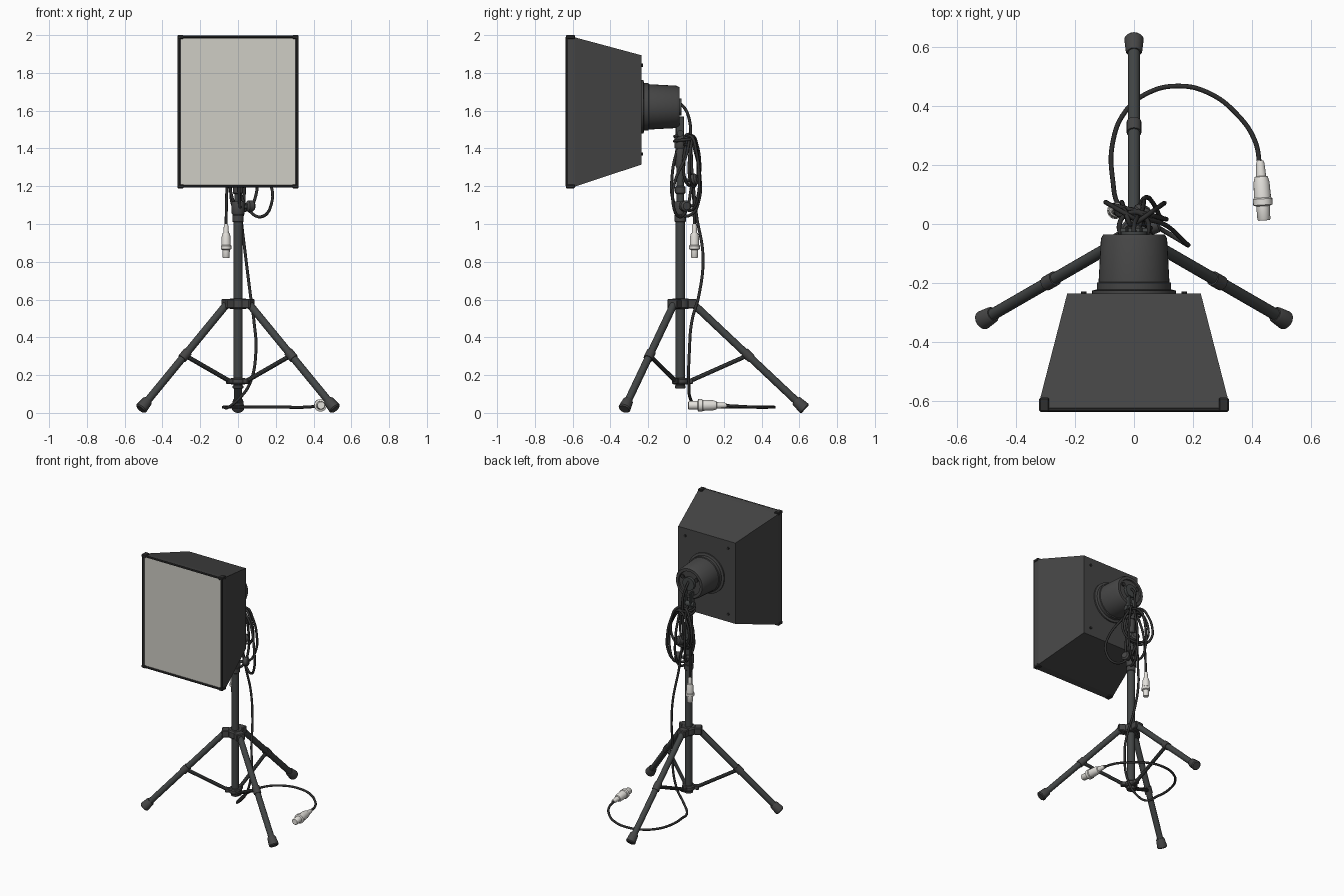
import bpy, bmesh, math
from mathutils import Vector as V

if "Cube" in bpy.data.objects:
    bpy.data.objects.remove(bpy.data.objects["Cube"])


def material(name, rgb):
    m = bpy.data.materials.new(name)
    m.use_nodes = True
    m.diffuse_color = (*rgb, 1)
    bsdf = m.node_tree.nodes["Principled BSDF"]
    bsdf.inputs["Base Color"].default_value = (*rgb, 1)
    bsdf.inputs["Roughness"].default_value = 0.7
    return m


CHARCOAL = material("charcoal", (0.06, 0.06, 0.06))
METAL = material("dark_metal", (0.055, 0.06, 0.06))
BLACK = material("cable_black", (0.028, 0.028, 0.028))
SCREEN = material("diffuser_grey", (0.62, 0.61, 0.56))
WHITE = material("plug_white", (0.78, 0.76, 0.72))


def finish(name, bm, mat, smooth=True):
    bmesh.ops.recalc_face_normals(bm, faces=bm.faces)
    me = bpy.data.meshes.new(name)
    bm.to_mesh(me)
    bm.free()
    me.materials.append(mat)
    ob = bpy.data.objects.new(name, me)
    bpy.context.collection.objects.link(ob)
    if smooth:
        bpy.ops.object.select_all(action="DESELECT")
        ob.select_set(True)
        bpy.context.view_layer.objects.active = ob
        bpy.ops.object.shade_smooth_by_angle(angle=math.radians(35))
    return ob


def loft(bm, rings):
    rows = [[bm.verts.new(p) for p in ring] for ring in rings]
    n = len(rows[0])
    for a, b in zip(rows, rows[1:]):
        for i in range(n):
            bm.faces.new((a[i], a[(i + 1) % n], b[(i + 1) % n], b[i]))
    bm.faces.new(rows[0])
    bm.faces.new(rows[-1])


def turned(name, start, end, profile, mat, sides=20):
    """Round part along start-end; profile holds (fraction, radius)."""
    start, end = V(start), V(end)
    q = (end - start).to_track_quat("Z", "Y")
    rings = []
    for t, r in profile:
        c = start.lerp(end, t)
        rings.append([c + q @ V((r * math.cos(k * math.tau / sides),
                                 r * math.sin(k * math.tau / sides), 0)) for k in range(sides)])
    bm = bmesh.new()
    loft(bm, rings)
    return finish(name, bm, mat)


def rod(name, start, end, r, mat=METAL, sides=16):
    return turned(name, start, end, [(0, r), (1, r)], mat, sides)


def box(name, centre, size, mat, bevel=0.004, angle=0):
    bm = bmesh.new()
    bmesh.ops.create_cube(bm, size=1)
    bmesh.ops.scale(bm, vec=size, verts=bm.verts)
    bmesh.ops.bevel(bm, geom=bm.edges[:], offset=bevel, segments=1, affect="EDGES")
    ob = finish(name, bm, mat, False)
    ob.location = centre
    ob.rotation_euler.z = angle
    return ob


def cable(name, points, closed=False, r=0.008):
    cu = bpy.data.curves.new(name, "CURVE")
    cu.dimensions = "3D"
    cu.bevel_depth, cu.bevel_resolution, cu.resolution_u = r, 2, 8
    cu.use_fill_caps = True
    sp = cu.splines.new("BEZIER")
    sp.bezier_points.add(len(points) - 1)
    for bp, p in zip(sp.bezier_points, points):
        bp.co = p
        bp.handle_left_type = bp.handle_right_type = "AUTO"
    sp.use_cyclic_u = closed
    cu.materials.append(BLACK)
    ob = bpy.data.objects.new(name, cu)
    bpy.context.collection.objects.link(ob)
    bpy.ops.object.select_all(action="DESELECT")
    ob.select_set(True)
    bpy.context.view_layer.objects.active = ob
    bpy.ops.object.convert(target="MESH")
    bpy.ops.object.shade_smooth()


# Softbox shell: tapered rectangle with a straight front rim
def rect(y, w, lo, hi):
    return [(-w, y, lo), (w, y, lo), (w, y, hi), (-w, y, hi)]


bm = bmesh.new()
loft(bm, [rect(-0.622, 0.303, 1.205, 1.985), rect(-0.632, 0.303, 1.205, 1.985),
          rect(-0.632, 0.317, 1.192, 1.997), rect(-0.588, 0.317, 1.198, 1.988),
          rect(-0.235, 0.226, 1.315, 1.893)])
finish("softbox_shell", bm, CHARCOAL, False)
box("diffuser_screen", (0, -0.625, 1.595), (0.606, 0.008, 0.78), SCREEN, 0.002)

# Piping and corner caps around the screen
for s in (-1, 1):
    rod("rim_side_piping", (s * 0.311, -0.629, 1.2), (s * 0.311, -0.629, 1.99), 0.008, BLACK, 8)
    for z in (1.199, 1.99):
        box("corner_cap", (s * 0.304, -0.612, z), (0.034, 0.048, 0.02), BLACK)
        zb = 1.37 if z < 1.5 else 1.84
        rod("back_screw", (s * 0.17, -0.24, zb), (s * 0.17, -0.228, zb), 0.009, BLACK, 10)
for z in (1.199, 1.991):
    rod("rim_cross_piping", (-0.31, -0.629, z), (0.31, -0.629, z), 0.007, BLACK, 8)

# Lamp head with flange and rear cap
turned("lamp_head", (0, -0.24, 1.62), (0, -0.035, 1.62),
       [(0, 0.142), (0.07, 0.142), (0.09, 0.126), (0.2, 0.126), (0.21, 0.12),
        (0.93, 0.112), (1, 0.104), (1, 0.085), (0.95, 0.083)], CHARCOAL, 40)
rod("rear_socket", (0, -0.06, 1.62), (0, -0.025, 1.62), 0.045, METAL, 24)
for s in (-1, 1):
    rod("head_switch", (s * 0.055, -0.05, 1.655), (s * 0.055, -0.036, 1.655), 0.014, BLACK, 12)
    box("tilt_bracket", (s * 0.024, -0.032, 1.5), (0.012, 0.045, 0.14), METAL)
rod("tilt_bolt", (-0.045, -0.03, 1.48), (0.045, -0.03, 1.48), 0.017)

# Telescopic pole
PY = -0.03
rod("lower_pole", (0, PY, 0.13), (0, PY, 1.03), 0.025, METAL, 24)
rod("upper_pole", (0, PY, 1.02), (0, PY, 1.48), 0.019, METAL, 24)
for z0, z1, r in ((1.01, 1.05, 0.03), (1.05, 1.12, 0.034), (1.16, 1.2, 0.027),
                  (1.3, 1.4, 0.027), (1.4, 1.47, 0.032), (0.13, 0.145, 0.028)):
    turned("pole_collar", (0, PY, z0), (0, PY, z1),
           [(0, r - 0.004), (0.1, r), (0.9, r), (1, r - 0.004)], CHARCOAL, 24)

# Clamp knobs
rod("lower_knob_stem", (0, PY, 1.09), (0.05, -0.01, 1.09), 0.01)
turned("lower_knob", (0.045, -0.012, 1.095), (0.085, 0.004, 1.095),
       [(0, 0.018), (0.2, 0.03), (0.8, 0.03), (1, 0.02)], CHARCOAL, 12)
rod("upper_knob_stem", (0, PY, 1.23), (0.02, 0.03, 1.23), 0.01)
turned("upper_knob", (0.018, 0.02, 1.23), (0.035, 0.06, 1.24),
       [(0, 0.018), (0.2, 0.03), (0.8, 0.03), (1, 0.02)], CHARCOAL, 12)

# Tripod: hub, legs, feet and braces
turned("leg_hub", (0, PY, 0.55), (0, PY, 0.605),
       [(0, 0.042), (0.15, 0.05), (0.85, 0.05), (1, 0.042)], CHARCOAL, 24)
turned("brace_collar", (0, PY, 0.15), (0, PY, 0.185),
       [(0, 0.036), (0.2, 0.042), (0.8, 0.042), (1, 0.036)], CHARCOAL, 24)
for name, deg, reach in (("back", 90, 0.655), ("left", -30, 0.59), ("right", 210, 0.59)):
    a = math.radians(deg)
    d = V((math.cos(a), math.sin(a), 0))
    base = V((0, PY, 0))
    at = lambda r, z: base + d * r + V((0, 0, z))
    top, tip = at(0.06, 0.585), at(reach, 0.025)
    rod(name + "_leg", top, tip, 0.02)
    turned(name + "_foot", top.lerp(tip, 0.925), top.lerp(tip, 1.01),
           [(0, 0.024), (0.1, 0.028), (0.9, 0.033), (1, 0.027)], CHARCOAL, 16)
    box(name + "_hub_lug", at(0.062, 0.578), (0.05, 0.062, 0.05), CHARCOAL, 0.005, a)
    box(name + "_brace_lug", at(0.05, 0.168), (0.035, 0.03, 0.03), CHARCOAL, 0.004, a)
    mid = top.lerp(tip, 0.5)
    rod(name + "_brace", at(0.05, 0.168), mid, 0.012, METAL, 10)
    along = (tip - top).normalized()
    rod(name + "_brace_clip", mid - along * 0.025, mid + along * 0.025, 0.025, CHARCOAL)

# Hanging coil of cable: tall loops at different headings
for yaw, w, lo, hi, cx, cy in ((80, 0.075, 1.04, 1.46, 0.02, 0.0), (35, 0.085, 1.07, 1.47, 0.03, 0.02),
                               (-15, 0.09, 1.2, 1.45, 0.02, 0.04), (110, 0.06, 1.09, 1.48, -0.02, 0.015),
                               (150, 0.085, 1.2, 1.47, -0.02, 0.03)):
    pts = []
    for k in range(10):
        t = k * math.tau / 10
        u = w * math.cos(t) * (1 - 0.25 * math.sin(t))
        pts.append((cx + u * math.cos(math.radians(yaw)), cy + u * math.sin(math.radians(yaw)),
                    (lo + hi) / 2 + (hi - lo) / 2 * math.sin(t)))
    cable("coil_loop", pts, True)
cable("side_loop", [(0.02, 0.02, 1.46), (0.1, 0, 1.36), (0.17, -0.06, 1.22), (0.18, -0.07, 1.12),
                    (0.13, -0.04, 1.04), (0.06, 0, 1.07), (0, 0.03, 1.2)])
cable("coil_tie", [(0.05 * math.cos(k), 0.05 * math.sin(k) - 0.01, 1.42 + 0.004 * k) for k in range(13)])
cable("head_cable", [(0, -0.035, 1.64), (0, -0.005, 1.61), (0.01, 0.02, 1.54), (0.01, 0.025, 1.44), (0, 0.03, 1.3)])

# Floor cable and short drop cable
cable("floor_cable", [(0, 0.03, 1.3), (0.015, 0.055, 1.05), (0.04, 0.09, 0.83), (0.065, 0.07, 0.63),
                      (0.085, 0.03, 0.48), (0.095, 0.018, 0.33), (0.06, 0.015, 0.15), (0, 0.025, 0.07),
                      (-0.05, 0.06, 0.03), (-0.072, 0.15, 0.03), (-0.073, 0.27, 0.03), (-0.03, 0.38, 0.03),
                      (0.05, 0.445, 0.03), (0.15, 0.467, 0.03), (0.25, 0.445, 0.03), (0.35, 0.37, 0.03),
                      (0.41, 0.28, 0.035), (0.427, 0.19, 0.04)])
cable("drop_cable", [(0, 0.02, 1.44), (-0.05, 0.03, 1.3), (-0.06, 0.04, 1.15), (-0.063, 0.045, 0.98)])

# White plugs: strain relief, body, ring and nose
PLUG = [(0, 0.011), (0.05, 0.014), (0.26, 0.017), (0.27, 0.022), (0.36, 0.027), (0.62, 0.029),
        (0.64, 0.033), (0.74, 0.033), (0.76, 0.023), (0.98, 0.022), (1, 0.019)]
turned("floor_plug", (0.427, 0.215, 0.04), (0.44, 0.012, 0.04), PLUG, WHITE)
turned("hanging_plug", (-0.063, 0.045, 1.0), (-0.063, 0.045, 0.82),
       [(t, r * 0.85) for t, r in PLUG], WHITE)
